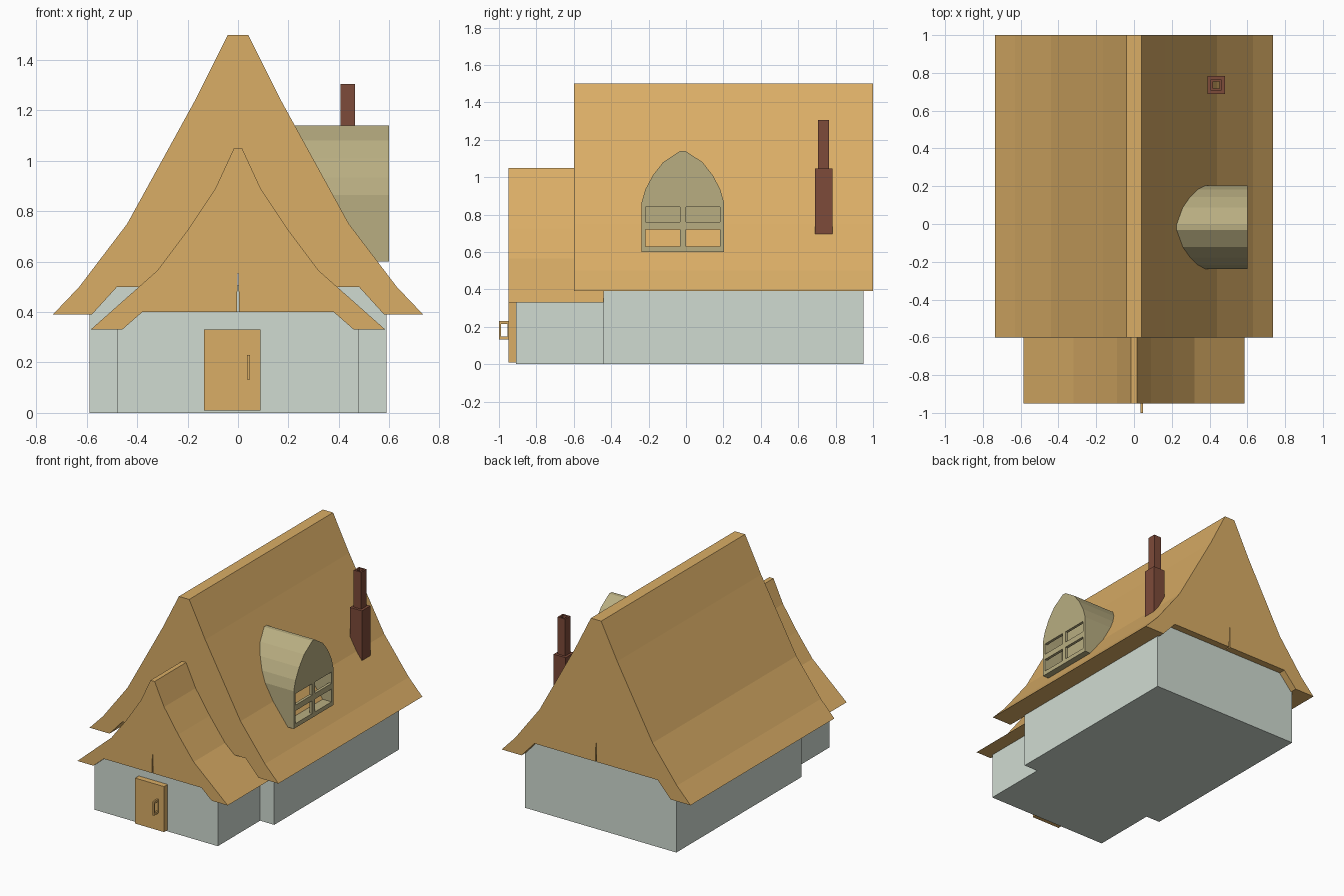
import bpy, bmesh

if "Cube" in bpy.data.objects:
    bpy.data.objects.remove(bpy.data.objects["Cube"])


def material(name, rgb):
    m = bpy.data.materials.new(name)
    m.diffuse_color = (*rgb, 1)
    m.use_nodes = True
    m.node_tree.nodes["Principled BSDF"].inputs["Base Color"].default_value = m.diffuse_color
    return m


WALL = material("pale_plaster", (0.63, 0.71, 0.64))
STRAW = material("straw_wood", (0.70, 0.42, 0.133))
OLIVE = material("olive_dormer", (0.48, 0.42, 0.22))
BRICK = material("dark_brick", (0.205, 0.069, 0.041))


def place(axis, p, t):
    """2D profile point p at distance t along the axis."""
    u, v = p
    return {"x": (t, u, v), "y": (u, t, v), "z": (u, v, t)}[axis]


def prism(name, mat, axis, outer, a, b, inner=None):
    """Extrude a profile from a to b; an inner loop makes it a tube."""
    bm = bmesh.new()

    def ring(pts, t):
        return [bm.verts.new(place(axis, p, t)) for p in pts]

    def bridge(r, s):
        n = len(r)
        for i in range(n):
            j = (i + 1) % n
            bm.faces.new((r[i], r[j], s[j], s[i]))

    oa, ob = ring(outer, a), ring(outer, b)
    bridge(oa, ob)
    if inner:
        ia, ib = ring(inner, a), ring(inner, b)
        bridge(ia, ib)
        bridge(oa, ia)
        bridge(ob, ib)
    else:
        bm.faces.new(oa)
        bm.faces.new(ob)
    bmesh.ops.recalc_face_normals(bm, faces=bm.faces)
    me = bpy.data.meshes.new(name)
    bm.to_mesh(me)
    bm.free()
    me.materials.append(mat)
    ob_ = bpy.data.objects.new(name, me)
    bpy.context.collection.objects.link(ob_)
    return ob_


def rect(u0, u1, v0, v1):
    return [(u0, v0), (u1, v0), (u1, v1), (u0, v1)]


def mirrored(half, c=0.0):
    """Right half profile plus its reflection, shifted to centre c."""
    return [(c + u, v) for u, v in half] + [(c - u, v) for u, v in reversed(half)]


# walls
prism("main_walls", WALL, "z", rect(-0.59, 0.59, -0.44, 0.95), 0, 0.505)
prism("porch_walls", WALL, "z", rect(-0.48, 0.48, -0.91, -0.44), 0, 0.405)

# flared thatched roofs, with a narrow slit in the middle of the gable
main_half = [(0.0005, 0.67), (0.003, 0.58), (0.004, 0.5), (0.48, 0.5), (0.58, 0.39),
             (0.735, 0.39), (0.63, 0.5), (0.44, 0.75), (0.165, 1.25), (0.04, 1.5)]
porch_half = [(0.0005, 0.57), (0.003, 0.48), (0.004, 0.4), (0.38, 0.4), (0.46, 0.33),
              (0.585, 0.33), (0.32, 0.565), (0.2, 0.725), (0.09, 0.89), (0.016, 1.05)]
prism("main_roof", STRAW, "y", mirrored(main_half), -0.6, 1.0)
prism("porch_roof", STRAW, "y", mirrored(porch_half), -0.95, -0.43)

# door and its handle
prism("door", STRAW, "y", rect(-0.135, 0.09, 0.01, 0.33), -0.95, -0.90)
prism("door_handle", STRAW, "x", rect(-1.0, -0.945, 0.133, 0.23), 0.035, 0.047,
      rect(-0.988, -0.955, 0.148, 0.215))

# dormer: arched shell, front with window bars, and back panel
C = -0.017
arch = [(0.22, 0.865), (0.2, 0.935), (0.16, 1.01), (0.105, 1.08), (0.014, 1.14)]
arch_in = [(0.2, 0.86), (0.182, 0.925), (0.145, 0.995), (0.095, 1.06), (0.01, 1.118)]
prism("dormer_shell", OLIVE, "x", mirrored([(0.22, 0.6)] + arch, C), 0.2, 0.6,
      mirrored([(0.2, 0.63)] + arch_in, C))
prism("dormer_front", OLIVE, "x", mirrored([(0.2, 0.84)] + arch_in, C), 0.58, 0.6)
prism("dormer_back", OLIVE, "x", mirrored([(0.2, 0.74)] + arch_in, C), 0.44, 0.45)
prism("window_rail", OLIVE, "x", rect(C - 0.2, C + 0.2, 0.72, 0.76), 0.58, 0.6)
for i, (z0, z1) in enumerate([(0.63, 0.72), (0.76, 0.84)]):
    prism(f"window_mullion_{i + 1}", OLIVE, "x",
          rect(C - 0.016, C + 0.016, z0, z1), 0.58, 0.6)


# chimney: wide base and narrow open flue
def square(h):
    return rect(0.435 - h, 0.435 + h, 0.736 - h, 0.736 + h)


prism("chimney_base", BRICK, "z", square(0.047), 0.65, 1.045, square(0.024))
prism("chimney_flue", BRICK, "z", square(0.029), 0.65, 1.305, square(0.018))
